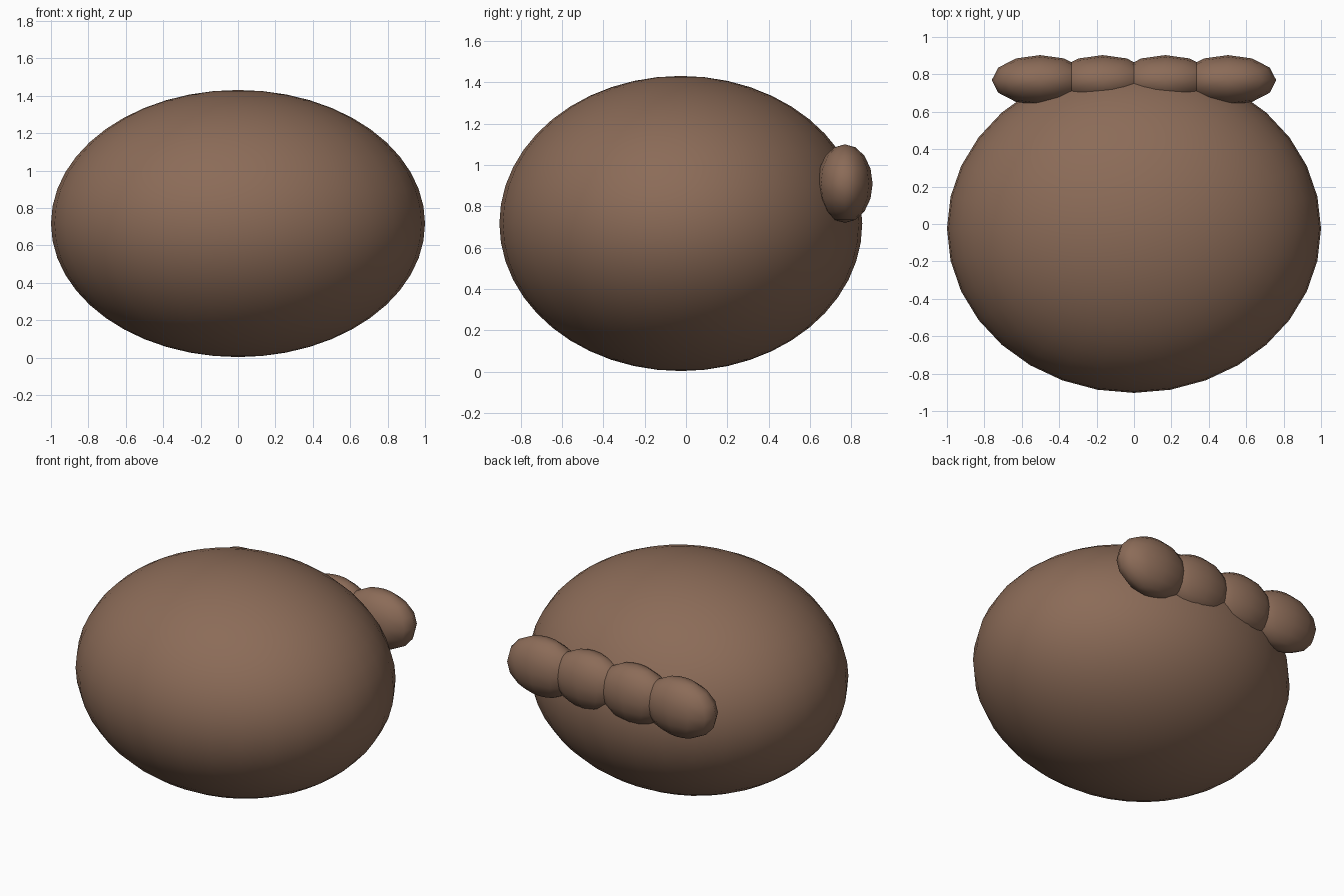
import bpy

cube = bpy.data.objects.get("Cube")
if cube:
    bpy.data.objects.remove(cube, do_unlink=True)

# Single warm brown colour
brown = bpy.data.materials.new("warm_brown")
brown.use_nodes = True
colour = (0.26, 0.148, 0.097, 1.0)
brown.diffuse_color = colour
brown.node_tree.nodes["Principled BSDF"].inputs["Base Color"].default_value = colour


def ellipsoid(name, center, radii, segments, rings):
    bpy.ops.mesh.primitive_uv_sphere_add(segments=segments, ring_count=rings, location=center)
    obj = bpy.context.object
    obj.name = name
    obj.scale = radii
    bpy.ops.object.transform_apply(location=False, rotation=False, scale=True)
    bpy.ops.object.shade_smooth()
    obj.data.materials.append(brown)
    return obj


# Broad rounded palm
ellipsoid("palm", (0, -0.025, 0.717), (1.0, 0.878, 0.714), 32, 24)

# Row of four overlapping knuckles along the back
for i, label in enumerate(("outer_right", "inner_right", "inner_left", "outer_left")):
    x = (i - 1.5) * 0.335
    ellipsoid("knuckle_" + label, (x, 0.769, 0.91), (0.258, 0.134, 0.19), 12, 8)
